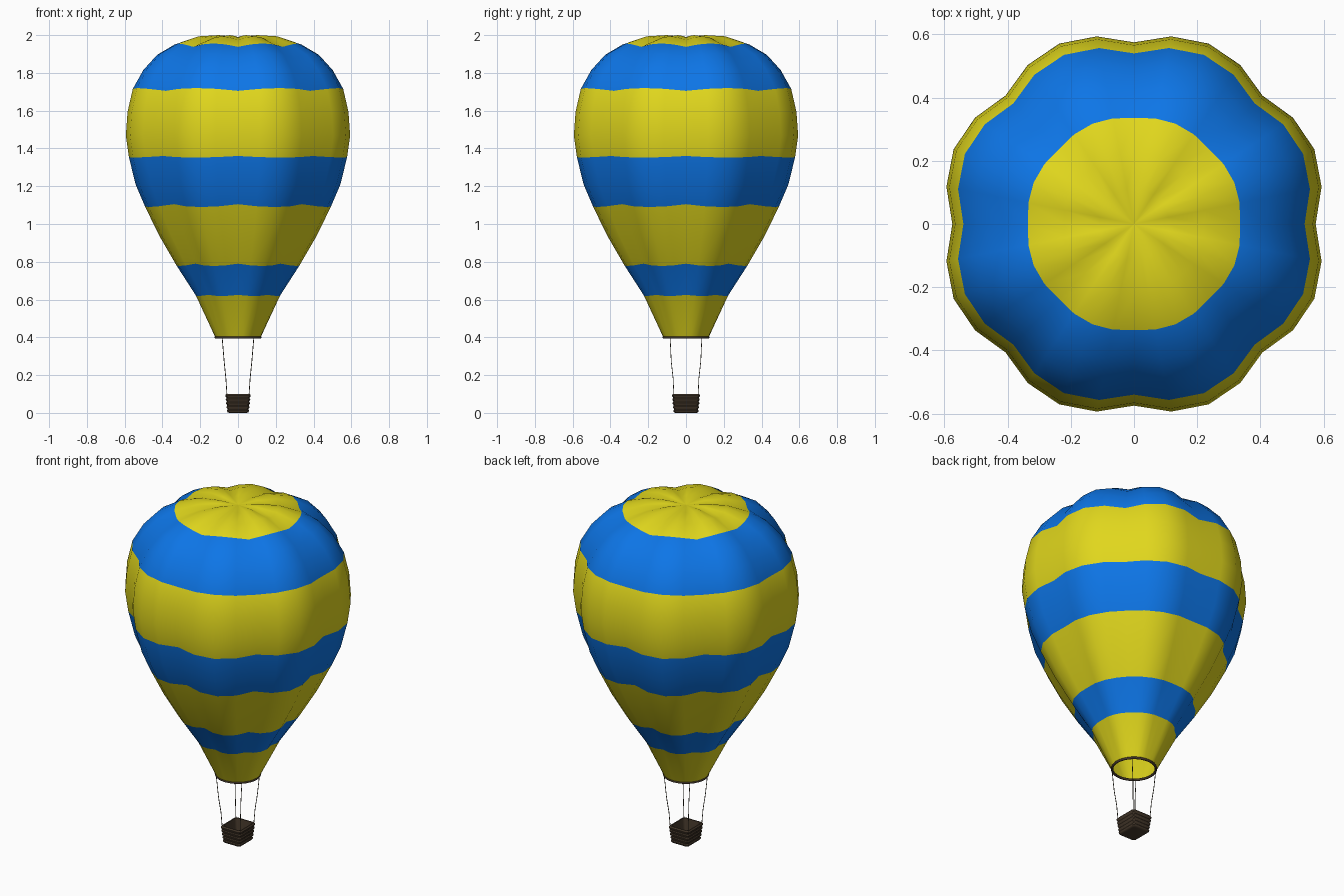
import bpy, bmesh, math
from mathutils import Vector

if "Cube" in bpy.data.objects:
    bpy.data.objects.remove(bpy.data.objects["Cube"])


def material(name, rgb):
    m = bpy.data.materials.new(name)
    m.diffuse_color = (*rgb, 1)
    m.use_nodes = True
    m.node_tree.nodes["Principled BSDF"].inputs["Base Color"].default_value = m.diffuse_color
    return m


YELLOW = material("yellow_fabric", (0.75, 0.68, 0.012))
BLUE = material("blue_fabric", (0.004, 0.18, 0.8))
WICKER = material("dark_wicker", (0.06, 0.04, 0.024))
ROPE = material("rope", (0.06, 0.05, 0.03))


def finish(name, bm, mats, angle):
    bmesh.ops.recalc_face_normals(bm, faces=bm.faces)
    me = bpy.data.meshes.new(name)
    bm.to_mesh(me)
    bm.free()
    for m in mats:
        me.materials.append(m)
    ob = bpy.data.objects.new(name, me)
    bpy.context.collection.objects.link(ob)
    bpy.ops.object.select_all(action='DESELECT')
    ob.select_set(True)
    bpy.context.view_layer.objects.active = ob
    bpy.ops.object.shade_smooth_by_angle(angle=math.radians(angle))
    return ob


def loft(bm, rings, mat_of=lambda i: 0):
    loops = [[bm.verts.new(p) for p in ring] for ring in rings]
    for i, (a, b) in enumerate(zip(loops, loops[1:])):
        n = len(a)
        for k in range(n):
            f = bm.faces.new((a[k], a[(k + 1) % n], b[(k + 1) % n], b[k]))
            f.material_index = mat_of(i)
    return loops


# Envelope: eight gores, seam profile (radius, z) with bulge pushed along the normal
SEAM = [(.12, .40, 0), (.218, .625, .014), (.317, .79, .025), (.405, .95, .033),
        (.478, 1.105, .038), (.525, 1.22, .042), (.559, 1.36, .043), (.575, 1.47, .043),
        (.566, 1.59, .043), (.54, 1.705, .042), (.487, 1.80, .040), (.42, 1.878, .034),
        (.335, 1.938, .02), (.22, 1.974, .02), (.11, 1.987, .013)]
STRIPES = [0, 1, 0, 0, 1, 1, 0, 0, 0, 1, 1, 1, 0, 0]
SEG = 32
rings = []
for i, (r, z, d) in enumerate(SEAM):
    a, b = SEAM[max(i - 1, 0)], SEAM[min(i + 1, len(SEAM) - 1)]
    normal = Vector((b[1] - a[1], a[0] - b[0])).normalized()
    ring = []
    for k in range(SEG):
        t = 2 * math.pi * k / SEG
        bulge = d * abs(math.sin(4 * t))
        rr = r + bulge * normal.x
        ring.append((rr * math.cos(t), rr * math.sin(t), z + bulge * normal.y))
    rings.append(ring)
bm = bmesh.new()
loops = loft(bm, rings, lambda i: STRIPES[i])
crown = bm.verts.new((0, 0, 1.99))
for k in range(SEG):
    bm.faces.new((loops[-1][k], loops[-1][(k + 1) % SEG], crown))
finish("envelope", bm, [YELLOW, BLUE], 40)

# Mouth ring
bpy.ops.mesh.primitive_torus_add(major_radius=.118, minor_radius=.007, major_segments=32,
                                 minor_segments=8, location=(0, 0, .4))
ring = bpy.context.object
ring.name = "mouth_ring"
ring.data.materials.append(WICKER)
bpy.ops.object.shade_smooth_by_angle(angle=math.radians(50))


# Basket: open rounded box with woven ridges
def rounded_rect(hx, hy, z, c=.014):
    pts = []
    for q, (sx, sy) in enumerate([(1, 1), (-1, 1), (-1, -1), (1, -1)]):
        for s in range(4):
            t = math.pi / 2 * (q + s / 3)
            pts.append((sx * (hx - c) + c * math.cos(t), sy * (hy - c) + c * math.sin(t), z))
    return pts


ROWS, HEIGHT = 5, .1
rings = [rounded_rect(.045, .055, 0)]
for row in range(ROWS):
    for f, bump in ((.1, 0), (.35, .004), (.65, .004), (.9, 0)):
        u = (row + f) / ROWS
        rings.append(rounded_rect(.053 + .011 * u + bump, .062 + .009 * u + bump, u * HEIGHT))
rings += [rounded_rect(.062, .069, HEIGHT), rounded_rect(.056, .063, HEIGHT),
          rounded_rect(.047, .056, .012)]
bm = bmesh.new()
loops = loft(bm, rings)
bm.faces.new(loops[0])
bm.faces.new(loops[-1])
finish("basket", bm, [WICKER], 40)

# Ropes from the mouth ring to the basket corners
for sx in (-1, 1):
    for sy in (-1, 1):
        cu = bpy.data.curves.new("rope", 'CURVE')
        cu.dimensions = '3D'
        cu.bevel_depth = .002
        cu.bevel_resolution = 1
        sp = cu.splines.new('POLY')
        path = [(.084, .084, .40), (.073, .078, .27), (.064, .068, .18), (.058, .064, .09)]
        sp.points.add(len(path) - 1)
        for p, (x, y, z) in zip(sp.points, path):
            p.co = (sx * x, sy * y, z, 1)
        cu.materials.append(ROPE)
        ob = bpy.data.objects.new("rope", cu)
        bpy.context.collection.objects.link(ob)
